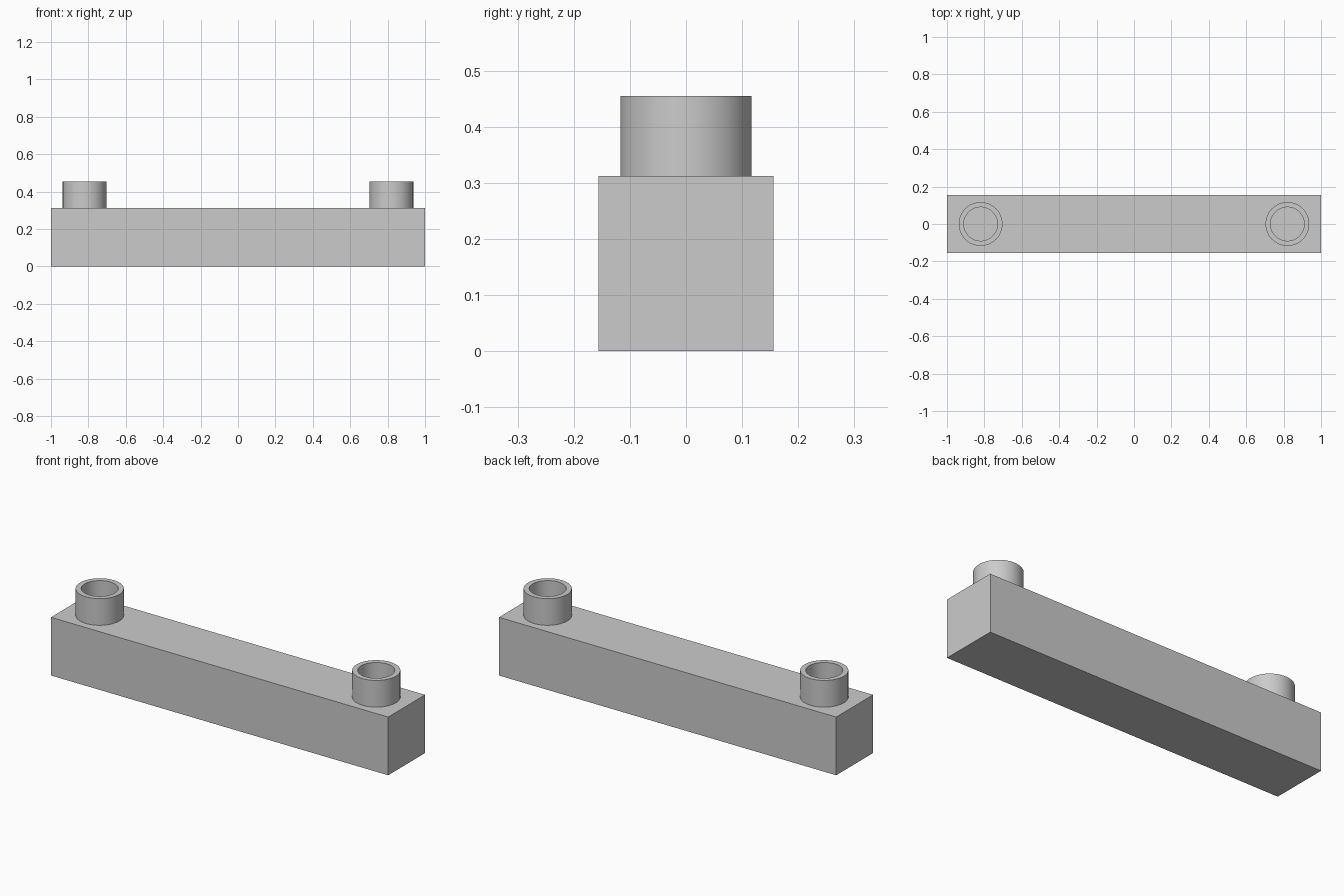
import bpy, bmesh, math

cube = bpy.data.objects.get("Cube")
if cube:
    bpy.data.objects.remove(cube, do_unlink=True)

LENGTH, WIDTH, HEIGHT = 2.0, 0.312, 0.312
STUD_X, STUD_TOP, OUTER, INNER = 0.82, 0.455, 0.117, 0.09

grey = bpy.data.materials.new("light grey")
grey.use_nodes = True
colour = (0.6, 0.6, 0.6, 1)
grey.diffuse_color = colour
grey.node_tree.nodes["Principled BSDF"].inputs["Base Color"].default_value = colour

# Solid rectangular beam
bpy.ops.mesh.primitive_cube_add(size=1, location=(0, 0, HEIGHT / 2))
beam = bpy.context.object
beam.name = "beam"
beam.scale = (LENGTH, WIDTH, HEIGHT)
bpy.ops.object.transform_apply(location=False, rotation=False, scale=True)
beam.data.materials.append(grey)


def hollow_stud(name, x):
    """Open tube standing on the beam, spun from its wall profile."""
    bm = bmesh.new()
    height = STUD_TOP - HEIGHT
    profile = [(OUTER, 0), (OUTER, height), (INNER, height), (INNER, 0)]
    verts = [bm.verts.new((r, 0, z)) for r, z in profile]
    edges = [bm.edges.new(pair) for pair in zip(verts, verts[1:])]
    bmesh.ops.spin(bm, geom=verts + edges, cent=(0, 0, 0), axis=(0, 0, 1),
                   angle=math.tau, steps=64, use_merge=True)
    bmesh.ops.remove_doubles(bm, verts=bm.verts, dist=0.0001)
    bmesh.ops.recalc_face_normals(bm, faces=bm.faces)
    # Make sure the rim points upward
    bm.normal_update()
    rim = max(bm.faces, key=lambda f: f.calc_center_median().z)
    if rim.normal.z < 0:
        bmesh.ops.reverse_faces(bm, faces=bm.faces)
    mesh = bpy.data.meshes.new(name)
    bm.to_mesh(mesh)
    bm.free()
    mesh.materials.append(grey)
    stud = bpy.data.objects.new(name, mesh)
    stud.location = (x, 0, HEIGHT)
    bpy.context.collection.objects.link(stud)
    bpy.ops.object.select_all(action="DESELECT")
    stud.select_set(True)
    bpy.context.view_layer.objects.active = stud
    bpy.ops.object.shade_smooth_by_angle(angle=math.radians(30))


# Studs at both ends
hollow_stud("left_stud", STUD_X)
hollow_stud("right_stud", -STUD_X)
